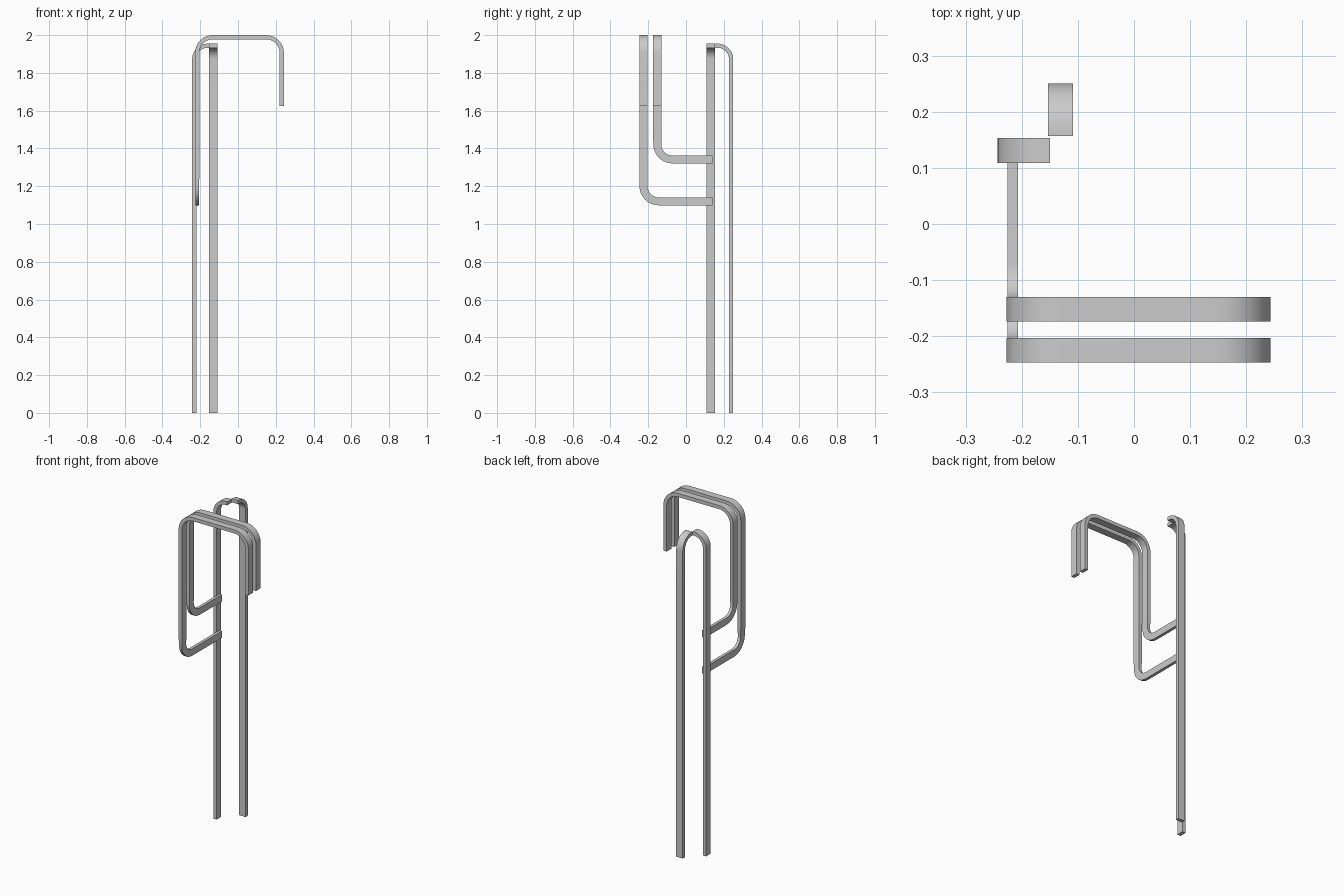
import bpy, bmesh
from math import sin, cos, pi
from mathutils import Vector as V

if "Cube" in bpy.data.objects:
    bpy.data.objects.remove(bpy.data.objects["Cube"])

X, Y, Z = V((1, 0, 0)), V((0, 1, 0)), V((0, 0, 1))


def straight(a, b, n):
    """Evenly spaced (point, tangent) pairs, leaving out the last point."""
    a, b = V(a), V(b)
    return [(a.lerp(b, i / n), (b - a).normalized()) for i in range(n)]


def bend(corner, d1, d2, r, n=10):
    """Quarter bend around a corner, from direction d1 to direction d2."""
    centre = V(corner) - d1 * r + d2 * r
    out = []
    for i in range(n + 1):
        a = pi / 2 * i / n
        out.append((centre - d2 * r * cos(a) + d1 * r * sin(a),
                    d1 * cos(a) + d2 * sin(a)))
    return out


def bar(name, rings):
    """Flat bar from rings of (centre, half-width vector, half-thickness vector)."""
    bm = bmesh.new()
    loops = [[bm.verts.new(p + w * a + t * b)
              for a, b in ((-1, -1), (1, -1), (1, 1), (-1, 1))]
             for p, w, t in rings]
    for l0, l1 in zip(loops, loops[1:]):
        for i in range(4):
            j = (i + 1) % 4
            bm.faces.new((l0[i], l0[j], l1[j], l1[i]))
    bm.faces.new(loops[0])
    bm.faces.new(loops[-1])
    bmesh.ops.recalc_face_normals(bm, faces=bm.faces)
    me = bpy.data.meshes.new(name)
    bm.to_mesh(me)
    bm.free()
    ob = bpy.data.objects.new(name, me)
    bpy.context.collection.objects.link(ob)
    bpy.context.view_layer.objects.active = ob
    ob.select_set(True)
    bpy.ops.object.shade_smooth_by_angle()
    ob.select_set(False)


# Posts: tall flat bars hooked over at the top
def post(name, x, y, d, wide):
    base, top = V((x, y, 0)), V((x, y, 1.944))
    path = straight(base, top - Z * 0.072, 9)
    path += bend(top, Z, d, 0.072)
    path.append((top + d * 0.082, d))
    bar(name, [(p, wide * 0.022, wide.cross(t) * 0.011) for p, t in path])


post("left_post", -0.232, 0.131, X, Y)
post("back_post", -0.131, 0.239, -Y, X)


# Rails: forward from the left post, up, across the top, and down on the right
def rail(name, y, z):
    x0, x1, zt = -0.216, 0.232, 1.989
    low = straight((x0, 0.14, z), (x0, y + 0.08, z), 2)
    low += bend((x0, y, z), -Y, Z, 0.08)
    rings = [(p, t.cross(X) * 0.021, X * 0.009) for p, t in low]
    up = straight((x0, y, z + 0.12), (x0, y, zt - 0.083), 4)
    up += bend((x0, y, zt), Z, X, 0.083)
    up += bend((x1, y, zt), X, -Z, 0.083)
    up.append((V((x1, y, 1.625)), -Z))
    rings += [(p, Y * 0.022, Y.cross(t) * 0.011) for p, t in up]
    bar(name, rings)


rail("outer_rail", -0.225, 1.12)
rail("inner_rail", -0.152, 1.342)
